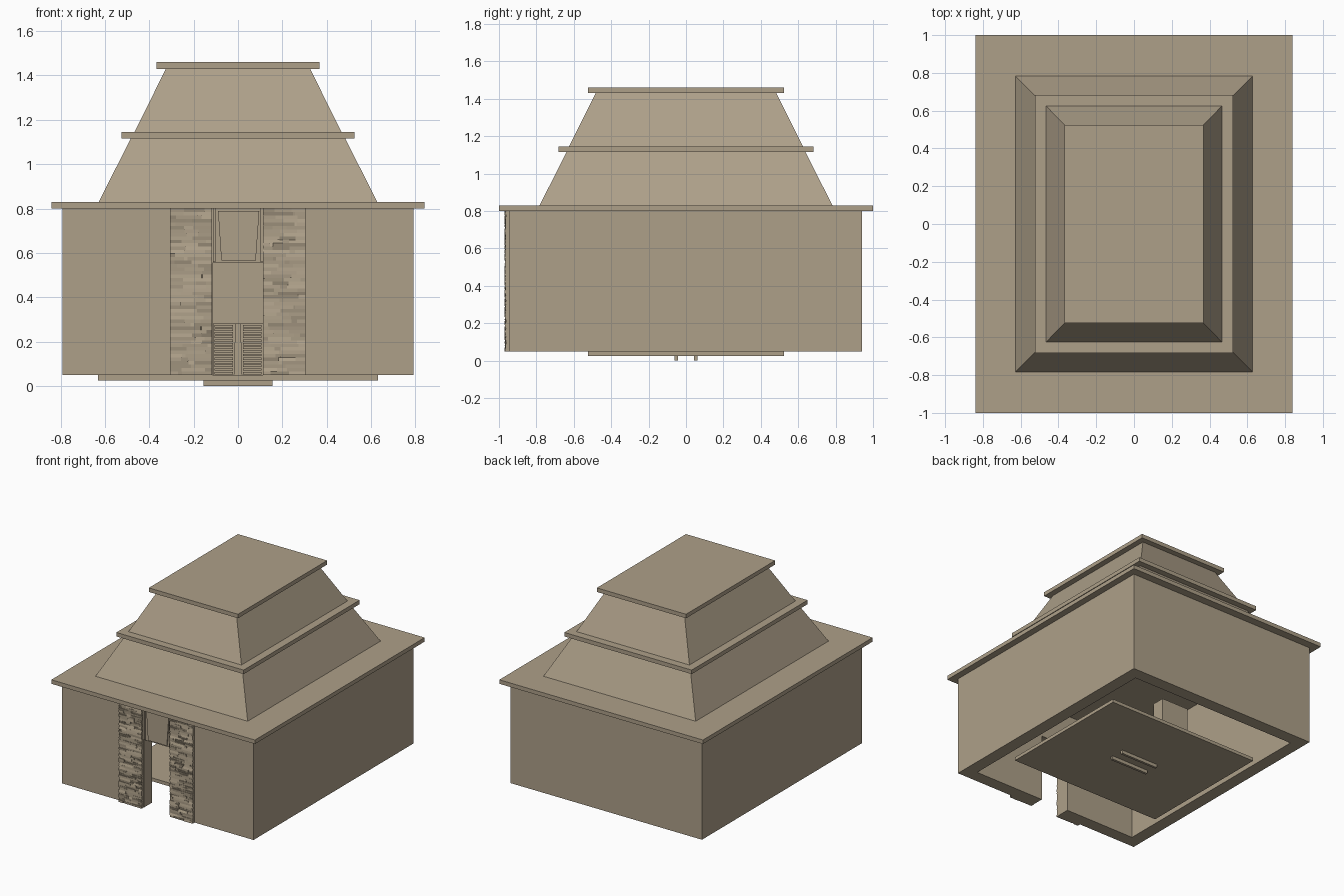
import bpy, bmesh, random
from mathutils import Matrix, Vector

if "Cube" in bpy.data.objects:
    bpy.data.objects.remove(bpy.data.objects["Cube"])

random.seed(4)

stone = bpy.data.materials.new("warm sandstone")
stone.diffuse_color = (0.42, 0.35, 0.25, 1)
stone.use_nodes = True
stone.node_tree.nodes["Principled BSDF"].inputs["Base Color"].default_value = stone.diffuse_color


def finish(name, bm):
    bmesh.ops.recalc_face_normals(bm, faces=bm.faces)
    me = bpy.data.meshes.new(name)
    bm.to_mesh(me)
    bm.free()
    me.materials.append(stone)
    ob = bpy.data.objects.new(name, me)
    bpy.context.collection.objects.link(ob)
    return ob


def add_box(bm, x0, x1, y0, y1, z0, z1):
    m = Matrix.Translation(((x0 + x1) / 2, (y0 + y1) / 2, (z0 + z1) / 2))
    m = m @ Matrix.Diagonal((x1 - x0, y1 - y0, z1 - z0, 1))
    return bmesh.ops.create_cube(bm, size=1, matrix=m)["verts"]


def box(name, *bounds):
    bm = bmesh.new()
    add_box(bm, *bounds)
    return finish(name, bm)


def frustum(name, lower, upper, z0, z1):
    bm = bmesh.new()
    for v in add_box(bm, -1, 1, -1, 1, z0, z1):
        half = upper if v.co.z > (z0 + z1) / 2 else lower
        v.co.x *= half[0]
        v.co.y *= half[1]
    return finish(name, bm)


# Hollow hall, open underneath, with a doorway in the front wall
X, Y0, Y1, T = 0.79, -0.945, 0.94, 0.094
DOOR, LINTEL, BASE, EAVE = 0.115, 0.555, 0.05, 0.80
bm = bmesh.new()
outer = [(-DOOR, Y0), (-X, Y0), (-X, Y1), (X, Y1), (X, Y0), (DOOR, Y0)]
inner = [(-DOOR, Y0 + T), (-X + T, Y0 + T), (-X + T, Y1 - T),
         (X - T, Y1 - T), (X - T, Y0 + T), (DOOR, Y0 + T)]
face = bm.faces.new([bm.verts.new((x, y, BASE)) for x, y in outer + inner[::-1]])
walls = bmesh.ops.extrude_face_region(bm, geom=[face])["geom"]
bmesh.ops.translate(bm, vec=(0, 0, EAVE - BASE),
                    verts=[g for g in walls if isinstance(g, bmesh.types.BMVert)])
finish("hall_walls", bm)
box("door_lintel", -DOOR, DOOR, Y0, Y0 + T, LINTEL, EAVE)

# Raised panel over the door, with a slightly flared frame
bm = bmesh.new()
for v in add_box(bm, -0.075, 0.08, Y0 - 0.008, Y0, 0.565, 0.79):
    if v.co.z > 0.7:
        v.co.x *= 1.2
for s in (-1, 1):
    add_box(bm, s * 0.107 - 0.006, s * 0.107 + 0.006, Y0 - 0.012, Y0, 0.56, 0.80)
finish("lintel_panel", bm)

# Rough stone pilasters built from thin courses of varied depth
for side, x0, x1 in (("left", -0.307, -0.117), ("right", 0.113, 0.304)):
    bm = bmesh.new()
    add_box(bm, x0, x1, Y0 - 0.012, Y0 + 0.01, BASE, EAVE)
    rows = 48
    h = (EAVE - BASE) / rows
    for r in range(rows):
        cuts = sorted(random.uniform(x0 + 0.02, x1 - 0.02) for _ in range(2))
        edges = [x0] + cuts + [x1]
        for a, b in zip(edges, edges[1:]):
            z = BASE + r * h
            for v in add_box(bm, a, b, Y0 - 0.026, Y0 - 0.01, z, z + h):
                if v.co.y < Y0 - 0.02:
                    v.co.y += random.uniform(0, 0.009)
    finish(side + "_stone_pilaster", bm)

# Stepped roof: flat slabs separated by sloping tiers
box("eave_slab", -0.84, 0.84, -1.0, 1.0, EAVE, 0.83)
frustum("lower_roof_tier", (0.628, 0.783), (0.483, 0.638), 0.83, 1.116)
box("middle_slab", -0.525, 0.525, -0.683, 0.683, 1.116, 1.146)
frustum("upper_roof_tier", (0.466, 0.625), (0.325, 0.483), 1.146, 1.43)
box("top_slab", -0.368, 0.368, -0.525, 0.525, 1.43, 1.46)

# Floor plate with two runners beneath
box("floor_plate", -0.63, 0.63, -0.525, 0.525, 0.025, 0.05)
for side, y in (("front", -0.052), ("back", 0.052)):
    box(side + "_runner", -0.156, 0.156, y - 0.009, y + 0.009, 0.0, 0.025)

# Slatted block at the far end of the floor
box("inner_block", -0.112, 0.112, 0.34, 0.44, 0.05, 0.283)
bm = bmesh.new()
for s in (-1, 1):
    for i in range(14):
        z = 0.053 + i * 0.0163
        c = s * 0.064
        add_box(bm, c - 0.042, c + 0.042, 0.328, 0.34, z, z + 0.011)
finish("block_slats", bm)
bm = bmesh.new()
for v in add_box(bm, -0.012, 0.012, 0.322, 0.34, 0.05, 0.283):
    if v.co.z < 0.1:
        v.co.x *= 1.6
finish("block_center_post", bm)
